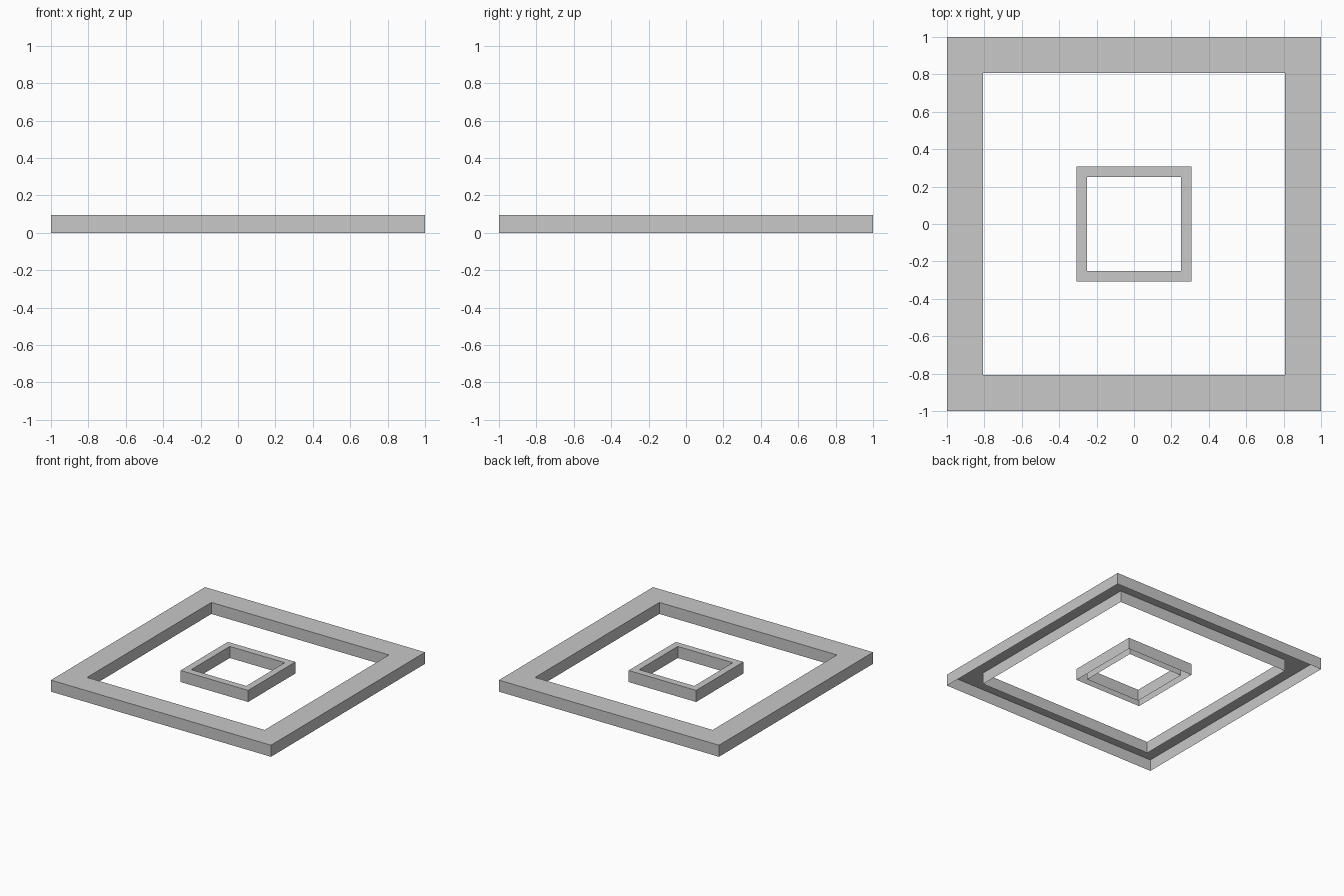
import bpy
import bmesh

HEIGHT = 0.095

# Remove the default cube
cube = bpy.data.objects.get("Cube")
if cube:
    bpy.data.objects.remove(cube, do_unlink=True)

# Single flat grey
grey = bpy.data.materials.new("plain_grey")
grey.use_nodes = True
colour = (0.58, 0.58, 0.58, 1.0)
grey.diffuse_color = colour
grey.node_tree.nodes["Principled BSDF"].inputs["Base Color"].default_value = colour


def square_frame(name, outer, inner):
    """Square channel frame: outer wall, flat top, inner wall, open underside."""
    profile = [(outer, 0), (outer, HEIGHT), (inner, HEIGHT), (inner, 0)]
    corners = [(-1, -1), (1, -1), (1, 1), (-1, 1)]
    bm = bmesh.new()
    rings = [[bm.verts.new((sx * r, sy * r, z)) for sx, sy in corners]
             for r, z in profile]
    for low, high in zip(rings, rings[1:]):
        for i in range(4):
            j = (i + 1) % 4
            bm.faces.new((low[i], low[j], high[j], high[i]))
    mesh = bpy.data.meshes.new(name)
    bm.to_mesh(mesh)
    bm.free()
    mesh.materials.append(grey)
    obj = bpy.data.objects.new(name, mesh)
    bpy.context.collection.objects.link(obj)
    return obj


# Wide border and the small frame at its centre
square_frame("outer_frame", 1.0, 0.807)
square_frame("inner_frame", 0.307, 0.25)
